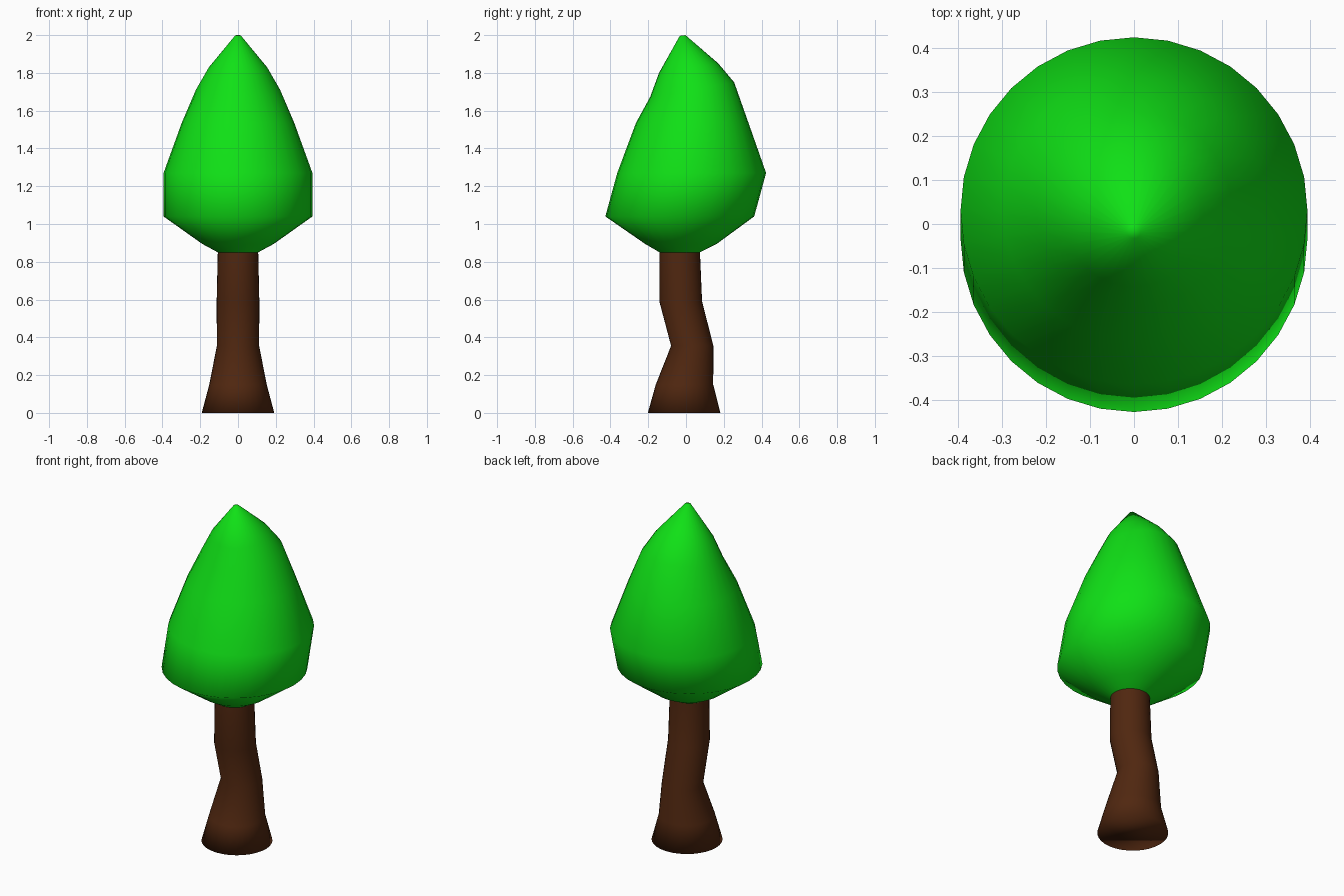
import bpy, bmesh, math

if "Cube" in bpy.data.objects:
    bpy.data.objects.remove(bpy.data.objects["Cube"])

SIDES = 32


def lofted(name, rings, color, cap_bottom=False, cap_top=False):
    """Loft round rings given as (z, y centre, radius, z rise towards the back)."""
    bm = bmesh.new()
    loops = []
    for z, yc, r, rise in rings:
        loop = []
        for i in range(SIDES):
            a = 2 * math.pi * i / SIDES
            loop.append(bm.verts.new((r * math.cos(a), yc + r * math.sin(a),
                                      z + rise * math.sin(a))))
        loops.append(loop)
    for low, high in zip(loops, loops[1:]):
        for i in range(SIDES):
            j = (i + 1) % SIDES
            bm.faces.new((low[i], low[j], high[j], high[i]))
    if cap_bottom:
        bm.faces.new(loops[0][::-1])
    if cap_top:
        bm.faces.new(loops[-1])
    for f in bm.faces:
        f.smooth = True
    mesh = bpy.data.meshes.new(name)
    bm.to_mesh(mesh)
    bm.free()
    mat = bpy.data.materials.new(name + "_colour")
    mat.diffuse_color = color
    mat.use_nodes = True
    mat.node_tree.nodes["Principled BSDF"].inputs["Base Color"].default_value = mat.diffuse_color
    mesh.materials.append(mat)
    obj = bpy.data.objects.new(name, mesh)
    bpy.context.collection.objects.link(obj)
    return obj


# Crooked trunk, flared at the base
lofted("trunk", [
    (0.00, -0.01, 0.192, 0),
    (0.15, -0.008, 0.152, 0),
    (0.355, 0.033, 0.112, 0),
    (0.59, -0.028, 0.113, 0),
    (0.85, -0.033, 0.107, 0),
], (0.08, 0.02, 0.005, 1), cap_bottom=True)

# Pointed foliage, upper rings tilted
lofted("foliage", [
    (0.85, -0.033, 0.107, 0),
    (0.895, -0.027, 0.19, 0),
    (1.04, -0.033, 0.394, 0),
    (1.27, 0.03, 0.394, 0),
    (1.535, 0.033, 0.298, 0),
    (1.712, 0.033, 0.222, 0.038),
    (1.825, 0.014, 0.157, 0.025),
    (1.998, -0.018, 0.015, 0.002),
], (0.005, 0.75, 0.008, 1), cap_top=True)
